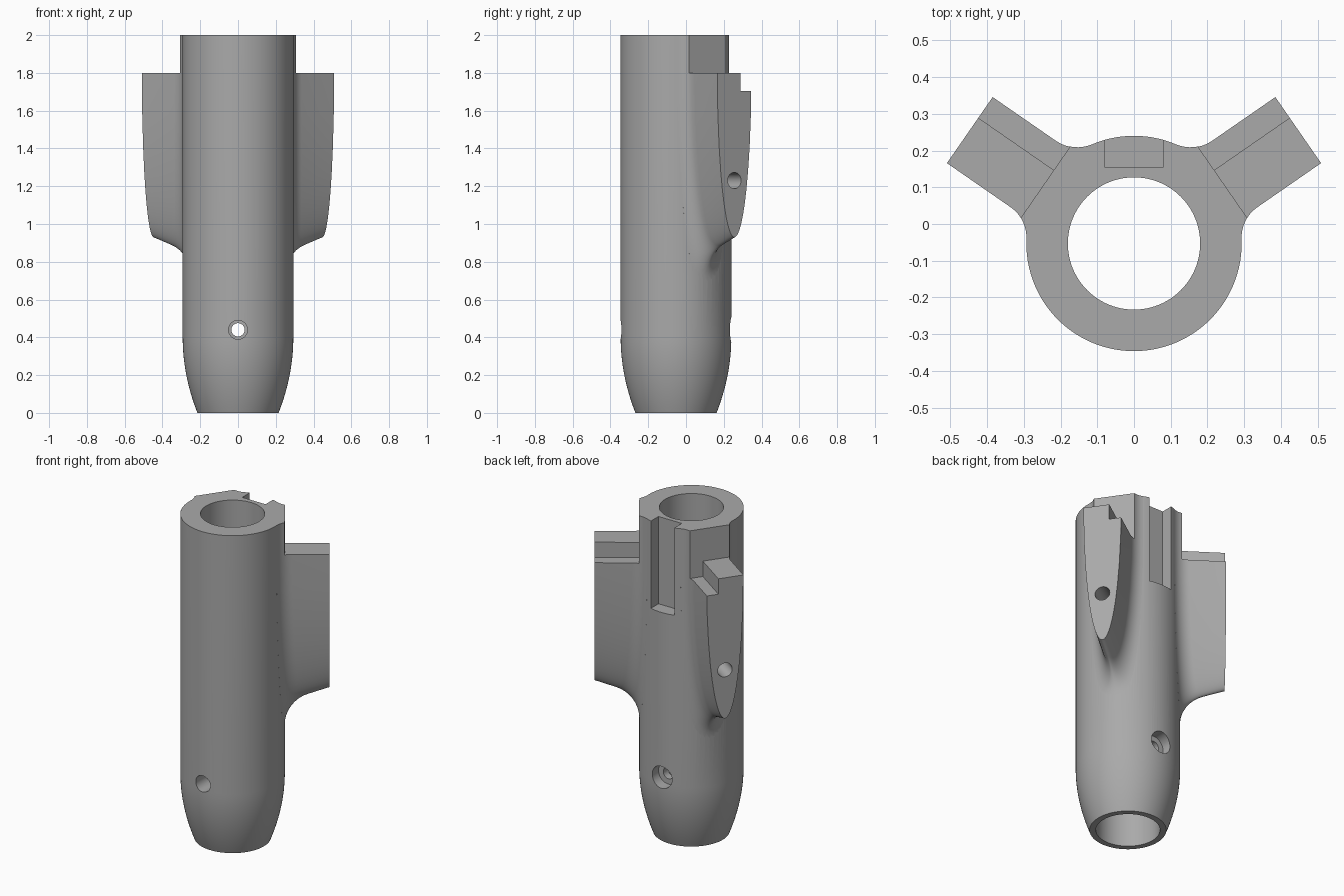
import bpy, bmesh, math
from mathutils import Vector, Matrix

if "Cube" in bpy.data.objects:
    bpy.data.objects.remove(bpy.data.objects["Cube"])

AXIS_Y = -0.053          # tube axis position
R, BORE = 0.293, 0.18    # tube radii
END, HALF_W = 0.543, 0.11  # fin reach and half thickness
FIN_TOP, FIN_DROP, SLOPE = 1.8, 0.87, 0.35
FIN_ANGLE = math.radians(34.7)

grey = bpy.data.materials.new("plain grey")
grey.use_nodes = True
COLOUR = (0.4, 0.4, 0.4, 1)
grey.diffuse_color = COLOUR
grey.node_tree.nodes["Principled BSDF"].inputs["Base Color"].default_value = COLOUR

# Frames: tube axis, left fin (local x outward, y towards the back), right fin
tube_frame = Matrix.Translation((0, AXIS_Y, 0))
left_frame = tube_frame @ Matrix.Rotation(FIN_ANGLE, 4, 'Z')
right_frame = Matrix.Scale(-1, 4, (1, 0, 0)) @ left_frame


def finish(bm, name, frame):
    bmesh.ops.transform(bm, matrix=frame, verts=bm.verts)
    bmesh.ops.recalc_face_normals(bm, faces=bm.faces)
    mesh = bpy.data.meshes.new(name)
    bm.to_mesh(mesh)
    bm.free()
    mesh.materials.append(grey)
    ob = bpy.data.objects.new(name, mesh)
    bpy.context.collection.objects.link(ob)
    return ob


def box(name, lo, hi, frame):
    bm = bmesh.new()
    bmesh.ops.create_cube(bm, size=1)
    lo, hi = Vector(lo), Vector(hi)
    for v in bm.verts:
        v.co = (lo + hi) / 2 + v.co * (hi - lo)
    return finish(bm, name, frame)


def rod(name, radius, start, end, frame, sides=40):
    start, end = Vector(start), Vector(end)
    bm = bmesh.new()
    bmesh.ops.create_cone(bm, cap_ends=True, segments=sides, radius1=radius,
                          radius2=radius, depth=(end - start).length)
    turn = (end - start).to_track_quat('Z', 'Y').to_matrix().to_4x4()
    return finish(bm, name, frame @ Matrix.Translation((start + end) / 2) @ turn)


def tube_body():
    # Straight barrel with a rounded taper at the foot
    bm = bmesh.new()
    levels = [0.4 * i / 14 for i in range(15)] + [2.1]
    rings = []
    sides = 112
    for z in levels:
        radius = R - 0.078 * max(0, (0.4 - z) / 0.4) ** 2
        rings.append([bm.verts.new((radius * math.cos(math.tau * i / sides),
                                    radius * math.sin(math.tau * i / sides), z))
                      for i in range(sides)])
    for a, b in zip(rings, rings[1:]):
        for i in range(sides):
            j = (i + 1) % sides
            bm.faces.new((a[i], a[j], b[j], b[i]))
    bm.faces.new(rings[0])
    bm.faces.new(rings[-1])
    return finish(bm, "barrel", tube_frame)


def fin_row(t, top=None):
    # One line of the fin skin: end face, fillet arc onto the barrel, inner cap
    lat = HALF_W * math.cos(t)
    n = Vector((0, FIN_DROP * math.cos(t), -HALF_W * math.sin(t))).normalized()
    blend = 0.1 + 0.1 * abs(n.z)
    n.x = SLOPE * abs(n.z)
    n.normalize()

    def skin(a):
        z = FIN_TOP - (FIN_DROP + SLOPE * (END - a)) * math.sin(t)
        return Vector((a, lat, z if top is None else top))

    a = math.sqrt((R + blend) ** 2 - (lat + blend * n.y) ** 2) - blend * n.x
    centre = skin(a) + n * blend
    u = -n
    w = Vector((-centre.x, -centre.y, 0)).normalized()
    arc = [centre + blend * u.slerp(w, i / 8) for i in range(9)]
    return [skin(END)] + arc + [Vector((0.2, arc[-1].y, arc[-1].z))]


def fin(name, frame):
    stretch = math.sqrt(FIN_DROP / HALF_W)
    steps = 36
    rows = [fin_row(0, 2.05)]
    for i in range(steps + 1):
        u = math.pi * i / steps
        rows.append(fin_row(math.atan2(max(0, math.sin(u)) * stretch, math.cos(u))))
    rows.append(fin_row(math.pi, 2.05))
    bm = bmesh.new()
    grid = [[bm.verts.new(p) for p in row] for row in rows]
    for a, b in zip(grid, grid[1:]):
        for i in range(len(a) - 1):
            bm.faces.new((a[i], a[i + 1], b[i + 1], b[i]))
    bm.faces.new([row[0] for row in grid])
    bm.faces.new([row[-1] for row in grid])
    bm.faces.new(grid[0] + grid[-1][::-1])
    return finish(bm, name, frame)


body = tube_body()


def combine(tool, operation):
    tool.hide_render = True
    mod = body.modifiers.new("join", 'BOOLEAN')
    mod.operation = operation
    mod.solver = 'EXACT'
    mod.object = tool
    bpy.context.view_layer.objects.active = body
    bpy.ops.object.modifier_apply(modifier=mod.name)
    bpy.data.objects.remove(tool)


# Fins
sides = (("left", left_frame), ("right", right_frame))
for side, frame in sides:
    combine(fin(side + "_fin", frame), 'UNION')

# Top trim and bore
combine(box("top_trim", (-1, -1, 2), (1, 1, 2.3), tube_frame), 'DIFFERENCE')
combine(rod("bore", BORE, (0, 0, -0.2), (0, 0, 2.3), tube_frame, 96), 'DIFFERENCE')

# Stepped fin tops and the blind hole in each fin end
for side, frame in sides:
    combine(box("fin_top_cut", (R, -0.3, FIN_TOP), (0.8, 0.3, 2.2), frame), 'DIFFERENCE')
    combine(box("fin_step_cut", (R, 0.04, 1.705), (0.8, 0.3, 2.2), frame), 'DIFFERENCE')
    combine(rod("fin_hole", 0.043, (0.34, 0, 1.23), (0.7, 0, 1.23), frame), 'DIFFERENCE')

# Key slot at the back
combine(box("key_slot", (-0.08, 0.208, 1.46), (0.08, 0.5, 2.2), tube_frame), 'DIFFERENCE')

# Cross holes near the foot, counterbored at the back
Z = 0.44
combine(rod("front_hole", 0.05, (0, -0.5, Z), (0, 0, Z), tube_frame), 'DIFFERENCE')
combine(rod("back_hole", 0.035, (0, 0, Z), (0, 0.5, Z), tube_frame), 'DIFFERENCE')
combine(rod("back_counterbore", 0.068, (0, 0.225, Z), (0, 0.5, Z), tube_frame), 'DIFFERENCE')

# Smooth shading with sharp edges kept
body.name = "finned_tube"
bpy.ops.object.select_all(action='DESELECT')
body.select_set(True)
bpy.context.view_layer.objects.active = body
bpy.ops.object.shade_smooth_by_angle(angle=math.radians(30))
